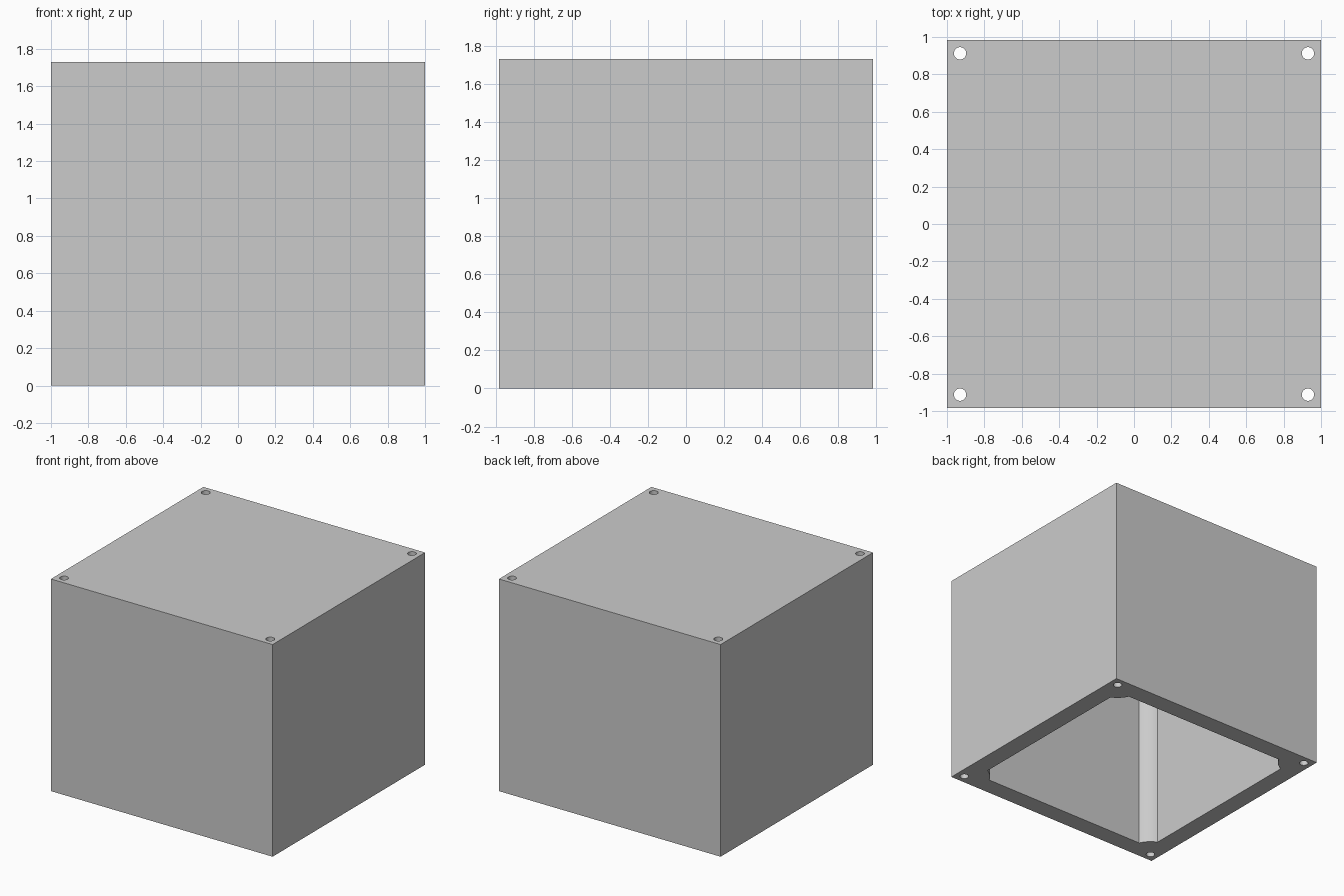
import bpy, bmesh, math
from mathutils import Matrix

if "Cube" in bpy.data.objects:
    bpy.data.objects.remove(bpy.data.objects["Cube"])

WIDTH, DEPTH, HEIGHT = 2.0, 1.965, 1.73
WALL = 0.15            # side walls and roof
INSET = 0.07           # screw hole centre from the outer edges
HOLE_R, POST_R = 0.033, 0.197
CORNERS = [(1, 1), (-1, 1), (-1, -1), (1, -1)]
HOLES = [(sx * (WIDTH / 2 - INSET), sy * (DEPTH / 2 - INSET)) for sx, sy in CORNERS]

grey = bpy.data.materials.new("light_grey")
grey.use_nodes = True
grey.diffuse_color = (0.6, 0.6, 0.6, 1)
grey.node_tree.nodes["Principled BSDF"].inputs["Base Color"].default_value = grey.diffuse_color


def make_object(name, bm):
    bmesh.ops.recalc_face_normals(bm, faces=bm.faces)
    mesh = bpy.data.meshes.new(name)
    bm.to_mesh(mesh)
    bm.free()
    mesh.materials.append(grey)
    obj = bpy.data.objects.new(name, mesh)
    bpy.context.collection.objects.link(obj)
    return obj


def add_prism(bm, outline, bottom, top):
    face = bm.faces.new([bm.verts.new((x, y, bottom)) for x, y in outline])
    raised = bmesh.ops.extrude_face_region(bm, geom=[face], use_keep_orig=True)["geom"]
    verts = [v for v in raised if isinstance(v, bmesh.types.BMVert)]
    bmesh.ops.translate(bm, verts=verts, vec=(0, 0, top - bottom))


# Solid block
bm = bmesh.new()
bmesh.ops.create_cube(bm, size=1, matrix=Matrix.Translation((0, 0, HEIGHT / 2))
                      @ Matrix.Diagonal((WIDTH, DEPTH, HEIGHT, 1)))
body = make_object("enclosure_body", bm)

# Cavity outline: a rectangle whose corners are bitten by the round screw posts
start = math.asin((WALL - INSET) / POST_R)
sweep = math.pi / 2 - 2 * start
steps = 12
outline = []
for i, (cx, cy) in enumerate(HOLES):
    facing = math.pi + i * math.pi / 2
    for k in range(steps + 1):
        a = facing + math.pi / 2 - start - sweep * k / steps
        outline.append((cx + POST_R * math.cos(a), cy + POST_R * math.sin(a)))

# Cutter: open-bottomed cavity plus four through holes
bm = bmesh.new()
add_prism(bm, outline, -0.1, HEIGHT - WALL)
for cx, cy in HOLES:
    bmesh.ops.create_cone(bm, cap_ends=True, segments=32, radius1=HOLE_R, radius2=HOLE_R,
                          depth=HEIGHT + 0.4, matrix=Matrix.Translation((cx, cy, HEIGHT / 2)))
cutter = make_object("cavity_cutter", bm)
cutter.hide_render = True

# Cut the block, then drop the cutter
cut = body.modifiers.new("hollow", 'BOOLEAN')
cut.operation = 'DIFFERENCE'
cut.solver = 'EXACT'
cut.object = cutter
for obj in bpy.context.selected_objects:
    obj.select_set(False)
body.select_set(True)
bpy.context.view_layer.objects.active = body
bpy.ops.object.modifier_apply(modifier=cut.name)
bpy.data.objects.remove(cutter)
bpy.ops.object.shade_smooth_by_angle(angle=math.radians(30))
